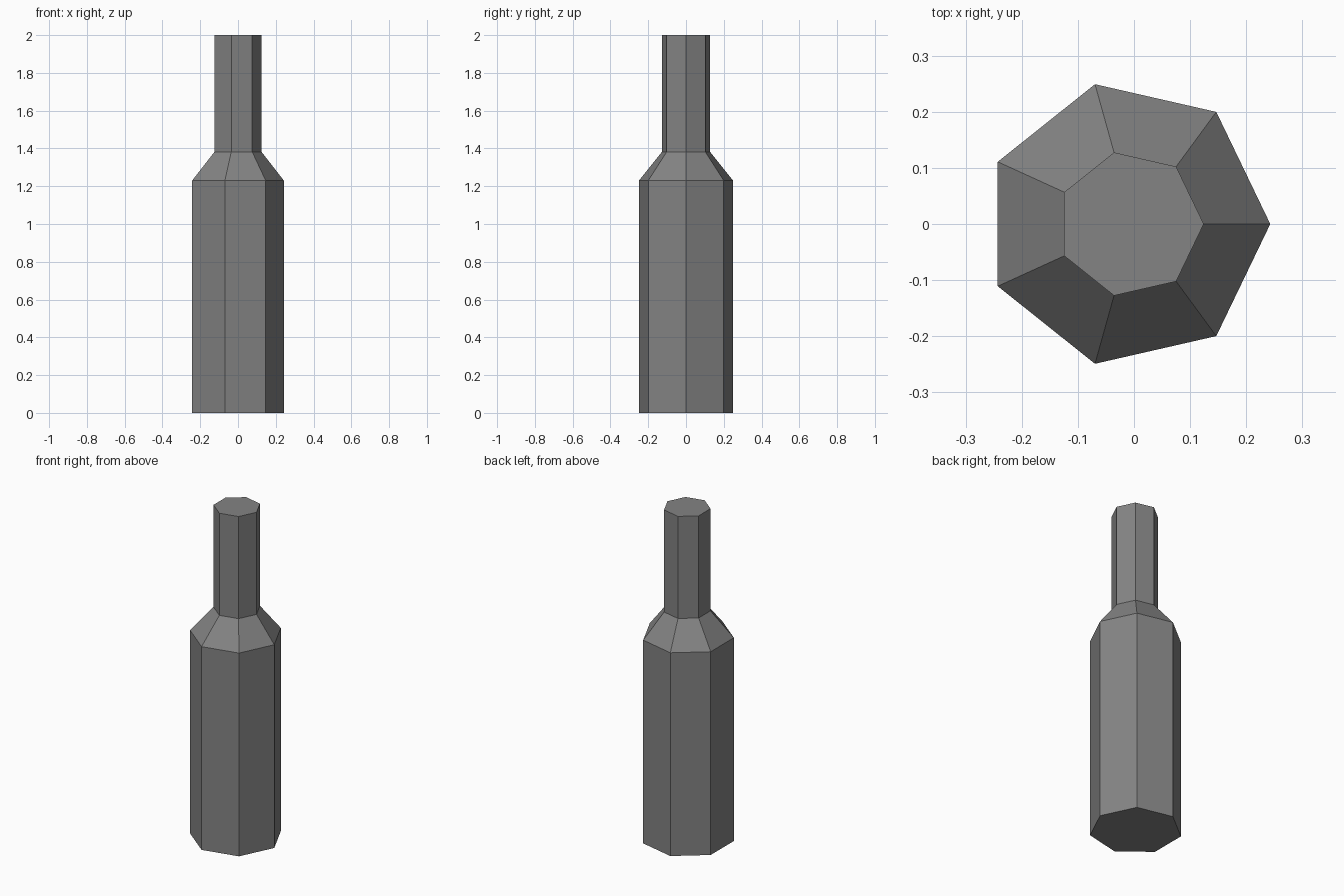
import bpy, bmesh, math

if "Cube" in bpy.data.objects:
    bpy.data.objects.remove(bpy.data.objects["Cube"])

SIDES = 7
RADIUS = 0.2555
# shift so the seven-sided outline is centred on its bounds
SHIFT = -RADIUS * (1 - math.cos(math.pi / SIDES)) / 2

# bottle profile: (height, scale of outline)
PROFILE = [(0, 1), (1.23, 1), (1.382, 0.512), (2, 0.512)]

bm = bmesh.new()
rings = []
for z, s in PROFILE:
    ring = []
    for i in range(SIDES):
        a = 2 * math.pi * i / SIDES
        ring.append(bm.verts.new((s * (RADIUS * math.cos(a) + SHIFT),
                                  s * RADIUS * math.sin(a), z)))
    rings.append(ring)

# body, shoulder and neck walls
for low, high in zip(rings, rings[1:]):
    for i in range(SIDES):
        j = (i + 1) % SIDES
        bm.faces.new((low[i], low[j], high[j], high[i]))

# base and top caps
bm.faces.new(rings[0][::-1])
bm.faces.new(rings[-1])

mesh = bpy.data.meshes.new("bottle")
bm.to_mesh(mesh)
bm.free()

# dark grey finish
mat = bpy.data.materials.new("dark_grey")
mat.diffuse_color = (0.23, 0.23, 0.23, 1)
mat.use_nodes = True
mat.node_tree.nodes["Principled BSDF"].inputs["Base Color"].default_value = mat.diffuse_color
mesh.materials.append(mat)
bpy.context.collection.objects.link(bpy.data.objects.new("bottle", mesh))
